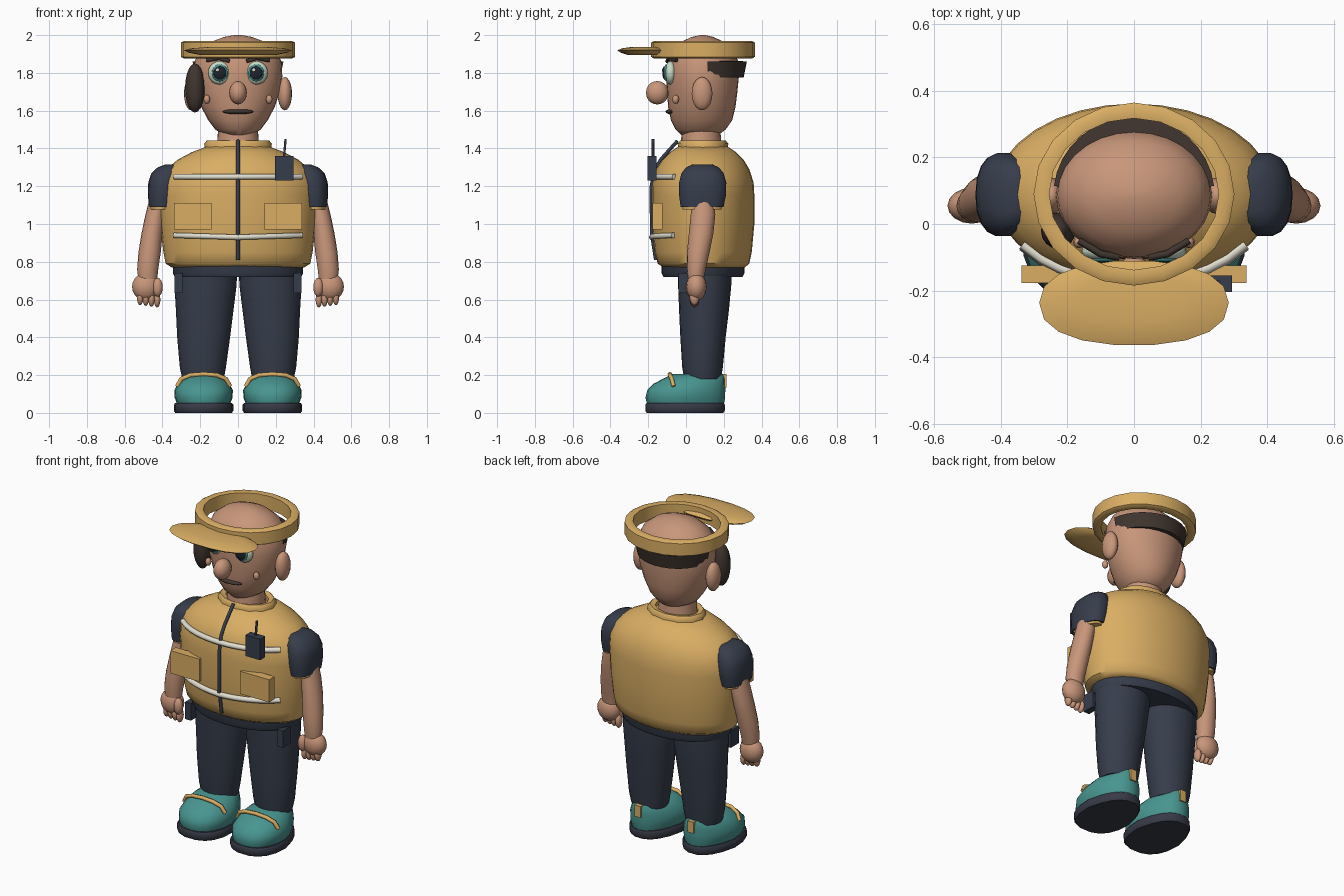
import bpy, bmesh, math
from mathutils import Vector

if "Cube" in bpy.data.objects:
    bpy.data.objects.remove(bpy.data.objects["Cube"])


def material(name, hexcode):
    m = bpy.data.materials.new(name)
    c = [int(hexcode[i:i + 2], 16) / 255 for i in (0, 2, 4)]
    m.diffuse_color = [((v + .055) / 1.055) ** 2.4 if v > .04 else v / 12.92 for v in c] + [1]
    m.use_nodes = True
    m.node_tree.nodes["Principled BSDF"].inputs["Base Color"].default_value = m.diffuse_color
    return m


YELLOW = material("vest yellow", "DAAE64")
SKIN = material("skin", "C8967A")
NAVY = material("navy cloth", "363D4B")
TEAL = material("shoe teal", "489590")
HAIR = material("dark brown hair", "40352F")
CREAM = material("reflective cream", "E2DFD0")
EYE = material("eye pale green", "C9DCC8")
SOLE = material("sole charcoal", "373A46")
BLACK = material("pupil black", "1E242C")


def finish(name, bm, mat, angle=45):
    bmesh.ops.recalc_face_normals(bm, faces=bm.faces)
    me = bpy.data.meshes.new(name)
    bm.to_mesh(me)
    bm.free()
    ob = bpy.data.objects.new(name, me)
    bpy.context.collection.objects.link(ob)
    me.materials.append(mat)
    bpy.ops.object.select_all(action='DESELECT')
    bpy.context.view_layer.objects.active = ob
    ob.select_set(True)
    bpy.ops.object.shade_smooth_by_angle(angle=math.radians(angle))
    return ob


def loft(name, rings, mat, n=24, power=2.0, heel=0.0, side=1):
    """Stack of rounded rings (z, centre x, half width, front y, back y)."""
    bm = bmesh.new()
    loops = []
    for z, cx, rx, y0, y1 in rings:
        loop = []
        for i in range(n):
            a = 2 * math.pi * i / n
            c, s = math.cos(a), math.sin(a)
            u = math.copysign(abs(c) ** (2 / power), c)
            v = math.copysign(abs(s) ** (2 / power), s)
            u *= 1 - heel * max(0, v)
            loop.append(bm.verts.new((side * (cx + rx * u), (y0 + y1) / 2 + (y1 - y0) / 2 * v, z)))
        loops.append(loop)
    for p, q in zip(loops, loops[1:]):
        for i in range(n):
            j = (i + 1) % n
            bm.faces.new((p[i], p[j], q[j], q[i]))
    bm.faces.new(loops[0])
    bm.faces.new(loops[-1])
    return finish(name, bm, mat)


def band(name, rx, ry, profile, mat, start=0, end=360, n=20, cy=.09):
    """Closed profile of (radius offset, z) swept round an ellipse."""
    bm = bmesh.new()
    full = end - start == 360
    loops = []
    for i in range(n if full else n + 1):
        a = math.radians(start + (end - start) * i / n)
        loops.append([bm.verts.new(((rx + d) * math.cos(a), cy + (ry + d) * math.sin(a), z)) for d, z in profile])
    k = len(profile)
    for p, q in zip(loops, loops[1:] + (loops[:1] if full else [])):
        for i in range(k):
            j = (i + 1) % k
            bm.faces.new((p[i], p[j], q[j], q[i]))
    if not full:
        bm.faces.new(loops[0])
        bm.faces.new(loops[-1])
    return finish(name, bm, mat)


def ball(name, loc, size, mat, u=16, v=10):
    bm = bmesh.new()
    bmesh.ops.create_uvsphere(bm, u_segments=u, v_segments=v, radius=1)
    for w in bm.verts:
        w.co = Vector(loc) + Vector(w.co[i] * size[i] for i in range(3))
    return finish(name, bm, mat, 60)


def box(name, lo, hi, mat, side=1):
    bm = bmesh.new()
    bmesh.ops.create_cube(bm, size=1)
    for w in bm.verts:
        w.co = [lo[i] + (hi[i] - lo[i]) * (w.co[i] + .5) for i in range(3)]
        w.co.x *= side
    return finish(name, bm, mat)


def tube(name, points, radius, mat):
    cu = bpy.data.curves.new(name, 'CURVE')
    cu.dimensions = '3D'
    cu.bevel_depth, cu.bevel_resolution, cu.use_fill_caps = radius, 1, True
    sp = cu.splines.new('POLY')
    sp.points.add(len(points) - 1)
    for p, co in zip(sp.points, points):
        p.co = (*co, 1)
    ob = bpy.data.objects.new(name, cu)
    bpy.context.collection.objects.link(ob)
    cu.materials.append(mat)
    bpy.ops.object.select_all(action='DESELECT')
    bpy.context.view_layer.objects.active = ob
    ob.select_set(True)
    bpy.ops.object.convert(target='MESH')
    return ob


# Vest body and collar
loft("vest", [(.77, 0, .35, -.12, .31), (.79, 0, .383, -.15, .335), (.85, 0, .395, -.165, .348),
              (1.0, 0, .412, -.18, .362), (1.15, 0, .422, -.18, .362), (1.22, 0, .418, -.178, .358),
              (1.29, 0, .38, -.16, .335), (1.34, 0, .32, -.125, .305), (1.38, 0, .245, -.085, .265),
              (1.41, 0, .165, -.04, .22)], YELLOW, 32)
band("collar", .165, .12, [(-.03, 1.39), (.01, 1.39), (.014, 1.425), (0, 1.442), (-.03, 1.435)], YELLOW, n=12)

# Vest front: zip, reflective stripes, pockets, radio
tube("zip", [(0, -.16, .81), (0, -.182, .95), (0, -.183, 1.2), (0, -.165, 1.29), (0, -.13, 1.345),
             (0, -.09, 1.39), (0, -.045, 1.44)], .011, NAVY)
for label, z, rx, ry in (("lower", .94, .407, .267), ("upper", 1.25, .405, .262)):
    pts = []
    for i in range(13):
        x = -.335 + .67 * i / 12
        pts.append((x, .09 - ry * math.sqrt(1 - (x / rx) ** 2) - .004, z + .01 * (1 - abs(x) / .335) * (-1 if z < 1 else 0)))
    tube(label + "_stripe", pts, .016, CREAM)
for s in (-1, 1):
    box("chest_pocket", (.14, -.178, .97), (.338, -.125, 1.11), YELLOW, s)
box("radio", (.195, -.205, 1.23), (.295, -.155, 1.36), NAVY)
tube("radio_antenna", [(.243, -.175, 1.35), (.252, -.175, 1.45)], .007, NAVY)

# Trousers
loft("hips", [(.72, 0, .335, -.12, .3), (.74, 0, .345, -.13, .31), (.83, 0, .345, -.13, .31)], NAVY, 28)

# Neck and head
loft("neck", [(1.38, 0, .115, -.03, .19), (1.46, 0, .108, -.025, .185), (1.52, 0, .105, -.02, .18)], SKIN, 20)
loft("head", [(1.47, 0, .075, -.025, .17), (1.5, 0, .12, -.055, .21), (1.55, 0, .158, -.08, .245),
              (1.62, 0, .195, -.095, .262), (1.7, 0, .222, -.1, .272), (1.78, 0, .235, -.105, .28),
              (1.86, 0, .23, -.1, .278), (1.92, 0, .2, -.075, .25), (1.965, 0, .14, -.025, .2),
              (1.99, 0, .075, .03, .145), (2.0, 0, .02, .075, .1)], SKIN, 28)
ball("nose", (0, -.152, 1.695), (.047, .06, .062), SKIN)
ball("mouth", (0, -.078, 1.595), (.082, .03, .014), HAIR)
band("back_hair", .21, .2, [(-.03, 1.775), (.015, 1.775), (.032, 1.86), (-.03, 1.865)], HAIR, 6, 174, 16)
ball("side_hair_tuft", (-.228, -.02, 1.72), (.052, .055, .13), HAIR)

# Cap: open band and peak
band("cap_band", .29, .263, [(-.035, 1.88), (-.005, 1.875), (.012, 1.885), (.012, 1.96), (-.005, 1.97), (-.035, 1.965)], YELLOW, n=20)
loft("cap_peak", [(1.895, 0, .2, -.31, -.14), (1.908, 0, .265, -.35, -.12), (1.92, 0, .285, -.365, -.11),
                  (1.93, 0, .25, -.34, -.12), (1.937, 0, .16, -.29, -.15)], YELLOW, 18, 2.3)

for s in (-1, 1):
    # Face details
    ball("ear", (s * .248, .085, 1.69), (.038, .055, .088), SKIN)
    ball("cheek_mole", (s * .165, -.055, 1.66), (.018, .018, .024), SKIN, 10, 6)
    ball("eyeball", (s * .098, -.082, 1.8), (.06, .032, .062), EYE)
    ball("iris", (s * .096, -.104, 1.8), (.043, .016, .045), TEAL)
    ball("pupil", (s * .096, -.113, 1.8), (.034, .012, .036), BLACK)
    ball("eye_glint", (s * .096 - .012, -.124, 1.815), (.009, .004, .009), CREAM, 8, 6)
    tube("eyebrow", [(s * .045, -.1, 1.862), (s * .1, -.09, 1.878), (s * .165, -.05, 1.866)], .011, HAIR)

    # Sleeves and arms
    loft("sleeve", [(1.09, .405, .066, -.03, .2), (1.15, .4, .077, -.038, .213), (1.22, .392, .083, -.038, .215),
                    (1.27, .38, .078, -.025, .2), (1.3, .365, .06, 0, .175), (1.315, .35, .035, .035, .14)],
         NAVY, 18, 2.3, side=s)
    loft("sleeve_cuff", [(1.077, .41, .057, -.02, .19), (1.1, .41, .06, -.022, .193)], YELLOW, 18, side=s)
    loft("arm", [(.71, .478, .05, .01, .095), (.76, .478, .056, .004, .105), (.85, .468, .059, .005, .125),
                 (.95, .455, .056, .015, .145), (1.05, .438, .052, .025, .155), (1.15, .42, .045, .04, .15)],
         SKIN, 16, side=s)
    ball("palm", (s * .488, .055, .668), (.073, .054, .074), SKIN)
    ball("thumb", (s * .425, .025, .665), (.028, .028, .05), SKIN, 10, 8)
    for i in range(4):
        ball("finger", (s * (.428 + .03 * i), .045, .6 + .004 * i), (.018, .026, .042), SKIN, 10, 8)

    # Legs and hip pouches
    loft("trouser_leg", [(.18, .185, .11, -.01, .185), (.24, .186, .122, -.02, .195), (.4, .182, .14, -.03, .21),
                         (.55, .176, .153, -.037, .228), (.68, .172, .165, -.042, .24), (.78, .17, .165, -.045, .24)],
         NAVY, 20, side=s)
    box("hip_pouch", (.295, -.04, .635), (.335, .04, .74), NAVY, s)

    # Shoes
    loft("shoe_sole", [(0, .182, .15, -.21, .2), (.012, .182, .158, -.218, .208), (.042, .182, .158, -.218, .208),
                       (.052, .182, .15, -.212, .203)], SOLE, 18, 2.5, .25, s)
    loft("shoe_upper", [(.045, .182, .14, -.205, .2), (.08, .182, .153, -.215, .207), (.12, .182, .155, -.205, .208),
                        (.155, .182, .138, -.17, .208), (.182, .182, .118, -.12, .207), (.205, .182, .085, -.075, .2)],
         TEAL, 20, 2.3, .25, s)
    tube("shoe_strap", [(s * (.182 + dx), y, z) for dx, y, z in
                        ((-.14, -.065, .14), (-.118, -.075, .18), (-.07, -.085, .2), (0, -.085, .205),
                         (.07, -.085, .2), (.118, -.075, .18), (.14, -.065, .14))], .012, YELLOW)
    box("heel_tab", (.162, .19, .135), (.202, .215, .205), YELLOW, s)
